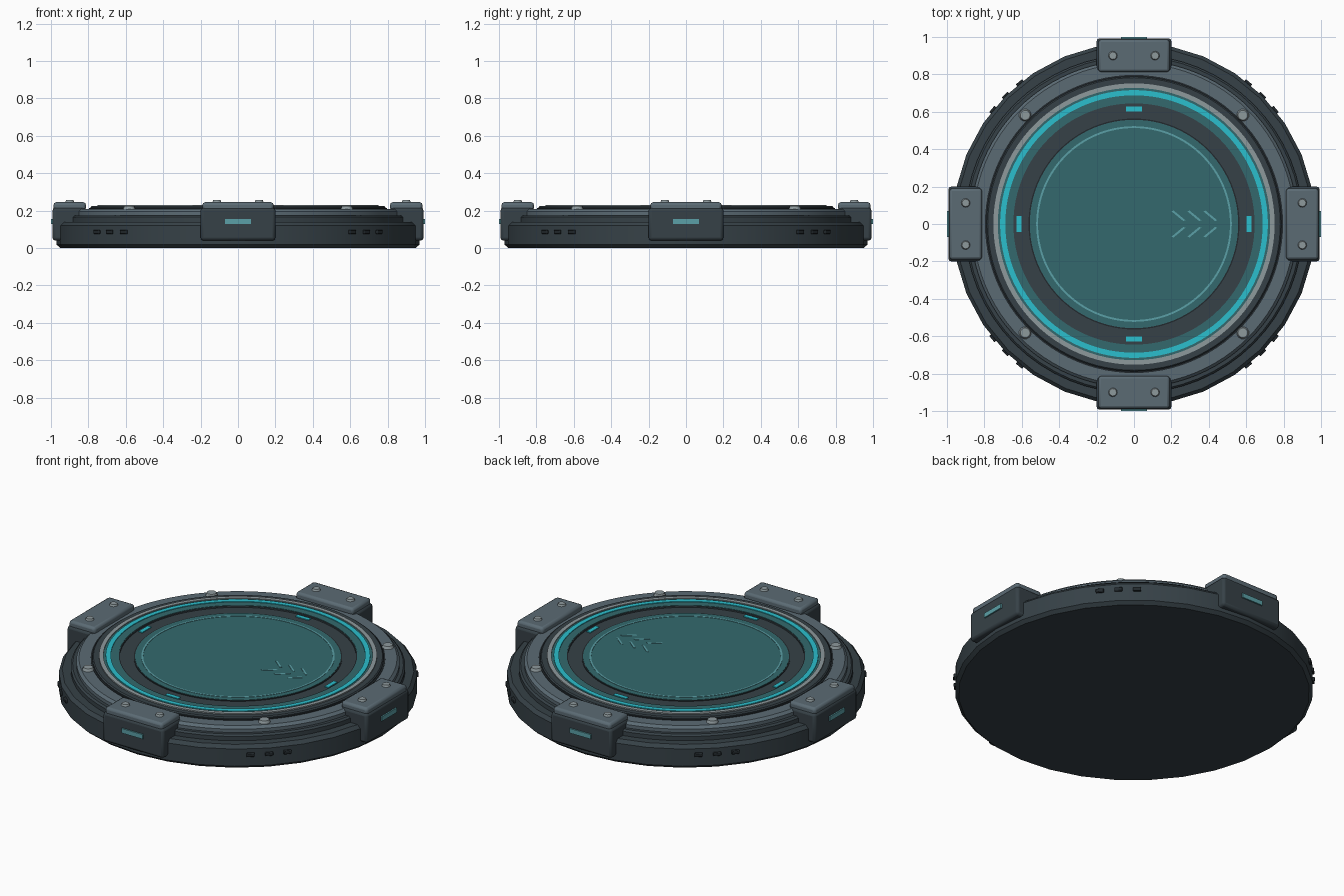
import bpy, bmesh, math
from mathutils import Matrix

cube = bpy.data.objects.get("Cube")
if cube:
    bpy.data.objects.remove(cube, do_unlink=True)


def material(name, rgb):
    m = bpy.data.materials.new(name)
    m.use_nodes = True
    m.diffuse_color = (*rgb, 1)
    m.node_tree.nodes["Principled BSDF"].inputs["Base Color"].default_value = (*rgb, 1)
    return m


HULL = material("dark gunmetal", (0.037, 0.053, 0.063))
SLATE = material("slate metal", (0.105, 0.147, 0.175))
BLACK = material("charcoal", (0.016, 0.022, 0.026))
GREY = material("light grey metal", (0.27, 0.32, 0.335))
CYAN = material("bright cyan", (0.024, 0.52, 0.61))
TEAL = material("teal glass", (0.033, 0.141, 0.153))
PALE = material("pale teal", (0.105, 0.35, 0.385))


def finish(name, bm, mat, bevel=0):
    bmesh.ops.recalc_face_normals(bm, faces=bm.faces)
    mesh = bpy.data.meshes.new(name)
    bm.to_mesh(mesh)
    bm.free()
    ob = bpy.data.objects.new(name, mesh)
    bpy.context.collection.objects.link(ob)
    mesh.materials.append(mat)
    if bevel:
        mod = ob.modifiers.new("Bevel", "BEVEL")
        mod.width, mod.segments = bevel, 2
    bpy.ops.object.select_all(action="DESELECT")
    ob.select_set(True)
    bpy.context.view_layer.objects.active = ob
    bpy.ops.object.shade_smooth_by_angle(angle=math.radians(30))
    return ob


def lathe(name, profile, mat, sides=96):
    """Spin a closed (radius, z) outline; points on the axis become caps."""
    bm = bmesh.new()
    verts = [bm.verts.new((r, 0, z)) for r, z in profile]
    edges = [bm.edges.new((a, b)) for a, b in zip(verts, verts[1:] + verts[:1])]
    bmesh.ops.spin(bm, geom=verts + edges, cent=(0, 0, 0), axis=(0, 0, 1),
                   angle=math.tau, steps=sides)
    bmesh.ops.remove_doubles(bm, verts=bm.verts, dist=1e-5)
    return finish(name, bm, mat)


def ring(name, inner, outer, bottom, top, mat):
    return lathe(name, [(inner, bottom), (outer, bottom), (outer, top), (inner, top)], mat)


def box(name, low, high, angle, mat, bevel=0):
    """Box between two corners, built facing +x and turned about z."""
    size = [h - l for l, h in zip(low, high)]
    mid = [(h + l) / 2 for l, h in zip(low, high)]
    bm = bmesh.new()
    bmesh.ops.create_cube(bm, size=1)
    bm.transform(Matrix.Rotation(angle, 4, "Z") @ Matrix.Translation(mid)
                 @ Matrix.Diagonal((*size, 1)))
    return finish(name, bm, mat, bevel)


def bolt(name, x, y, bottom, top, radius, angle):
    bm = bmesh.new()
    bmesh.ops.create_cone(bm, cap_ends=True, segments=12, radius1=radius,
                          radius2=radius * 0.75, depth=top - bottom)
    bm.transform(Matrix.Rotation(angle, 4, "Z")
                 @ Matrix.Translation((x, y, (top + bottom) / 2)))
    return finish(name, bm, GREY)


# Stepped body
lathe("base", [(0, 0), (0.95, 0), (0.97, 0.018), (0.97, 0.12), (0.952, 0.14), (0, 0.14)],
      HULL, 32)
lathe("shoulder", [(0, 0.13), (0.905, 0.13), (0.905, 0.165), (0.895, 0.175), (0, 0.175)], HULL, 64)
lathe("slate_ring", [(0.78, 0.17), (0.875, 0.17), (0.875, 0.195), (0.86, 0.21), (0.78, 0.21)], SLATE)
ring("ring_gap", 0.77, 0.797, 0.17, 0.213, BLACK)
lathe("inner_deck", [(0, 0.17), (0.788, 0.17), (0.788, 0.218), (0.782, 0.224),
                     (0.64, 0.224), (0.64, 0.216), (0, 0.216)], HULL)

# Concentric deck rings and glass pad
ring("metal_trim", 0.728, 0.752, 0.21, 0.231, GREY)
ring("glow_backing", 0.645, 0.728, 0.21, 0.226, TEAL)
ring("glow_ring", 0.688, 0.716, 0.215, 0.23, CYAN)
ring("pad_border", 0.555, 0.564, 0.21, 0.219, BLACK)
lathe("glass_pad", [(0, 0.21), (0.557, 0.21), (0.557, 0.221), (0, 0.221)], TEAL)
ring("pad_line", 0.513, 0.523, 0.218, 0.223, PALE)

# Direction chevrons on the pad
for i in range(3):
    for side in (1, -1):
        bm = bmesh.new()
        x = 0.2 + i * 0.085
        stroke = [(x, 0.068), (x + 0.012, 0.072), (x + 0.075, 0.02), (x + 0.063, 0.016)]
        face = bm.faces.new([bm.verts.new((px, side * py, 0.22)) for px, py in stroke])
        extruded = bmesh.ops.extrude_face_region(bm, geom=[face])["geom"]
        bmesh.ops.translate(bm, vec=(0, 0, 0.003),
                            verts=[v for v in extruded if isinstance(v, bmesh.types.BMVert)])
        finish("chevron_stroke", bm, PALE)

# Four clamps on the axes, with bolts, vents and deck marks
for k in range(4):
    a = k * math.pi / 2
    box("clamp_body", (0.815, -0.2, 0.04), (0.992, 0.2, 0.215), a, HULL, 0.015)
    box("clamp_cap", (0.813, -0.19, 0.2), (0.986, 0.19, 0.245), a, SLATE, 0.014)
    box("clamp_light", (0.985, -0.07, 0.128), (1.0, 0.07, 0.155), a, PALE)
    box("deck_mark", (0.602, -0.043, 0.21), (0.627, 0.043, 0.221), a, CYAN)
    for y in (-0.113, 0.113):
        bolt("clamp_bolt", 0.9, y, 0.24, 0.256, 0.026, a)

    d = a + math.pi / 4
    bolt("ring_bolt", 0.823, 0, 0.205, 0.226, 0.035, d)
    for step in (-6, 0, 6):
        box("side_vent", (0.95, -0.022, 0.075), (0.978, 0.022, 0.097),
            d + math.radians(step), BLACK, 0.004)
